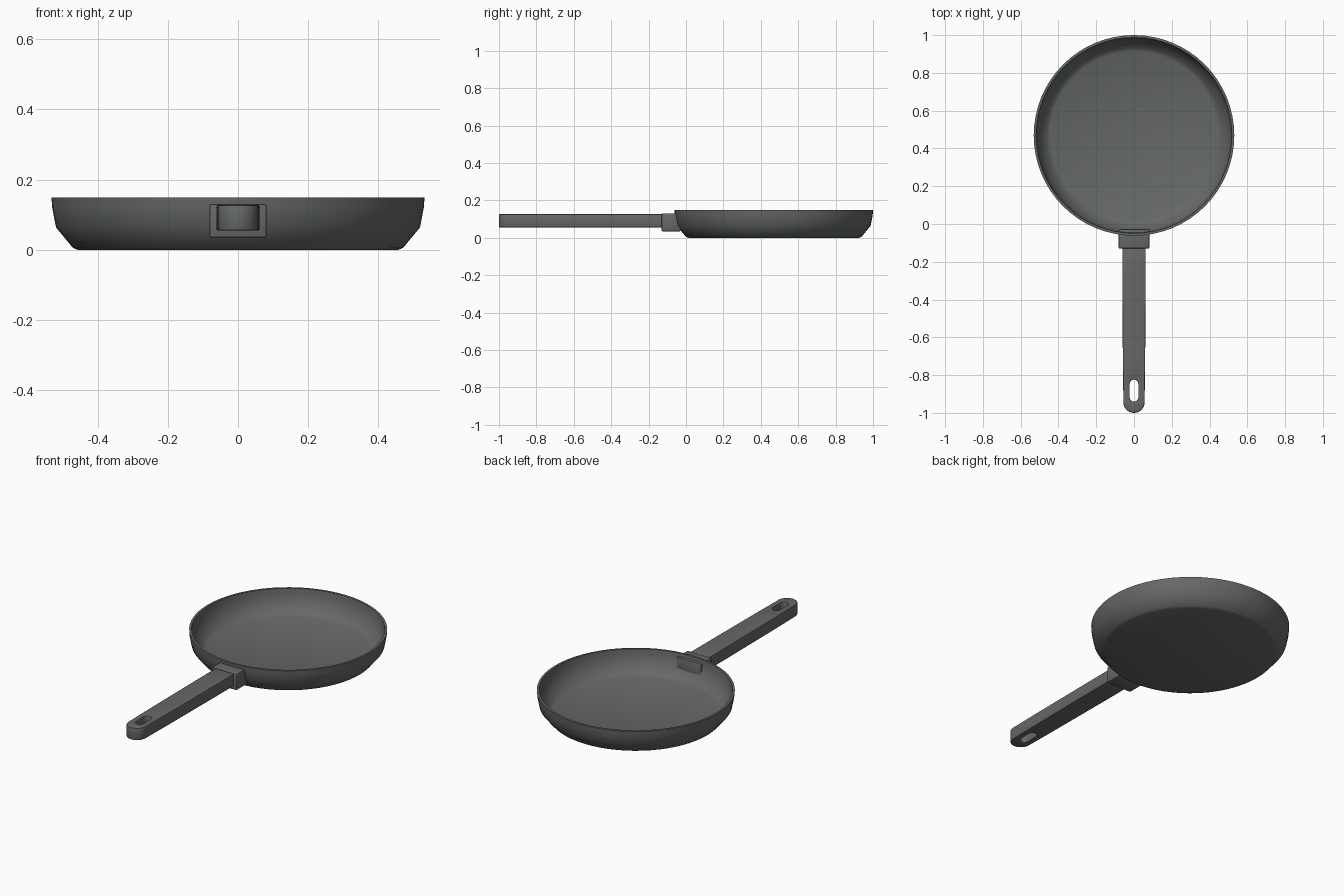
import bpy, bmesh, math

if "Cube" in bpy.data.objects:
    bpy.data.objects.remove(bpy.data.objects["Cube"])

mat = bpy.data.materials.new("dark_grey_metal")
mat.diffuse_color = (0.13, 0.14, 0.135, 1)
mat.use_nodes = True
mat.node_tree.nodes["Principled BSDF"].inputs["Base Color"].default_value = mat.diffuse_color


def finish(obj, angle=30):
    obj.data.materials.clear()
    obj.data.materials.append(mat)
    bpy.ops.object.select_all(action='DESELECT')
    obj.select_set(True)
    bpy.context.view_layer.objects.active = obj
    bpy.ops.object.shade_smooth_by_angle(angle=math.radians(angle))


def add_mesh(name, bm):
    me = bpy.data.meshes.new(name)
    bm.to_mesh(me)
    bm.free()
    obj = bpy.data.objects.new(name, me)
    bpy.context.collection.objects.link(obj)
    return obj


# Pan body: one closed profile spun round the vertical axis
profile = [(0, 0), (0.455, 0), (0.47, 0.006), (0.518, 0.064), (0.529, 0.12),
           (0.531, 0.149), (0.518, 0.149), (0.514, 0.12), (0.502, 0.072),
           (0.462, 0.024), (0.445, 0.016), (0, 0.014)]
bm = bmesh.new()
vs = [bm.verts.new((r, 0, z)) for r, z in profile]
es = [bm.edges.new(p) for p in zip(vs, vs[1:])]
bmesh.ops.spin(bm, geom=vs + es, cent=(0, 0, 0), axis=(0, 0, 1),
               angle=math.tau, steps=64, use_duplicate=False)
bmesh.ops.remove_doubles(bm, verts=bm.verts, dist=1e-4)
bmesh.ops.recalc_face_normals(bm, faces=bm.faces)
pan = add_mesh("pan_body", bm)
pan.location = (0, 0.469, 0)
finish(pan)

# Bracket: bevelled block that passes through the pan wall
bm = bmesh.new()
bmesh.ops.create_cube(bm, size=1)
for v in bm.verts:
    v.co = (v.co.x * 0.162, -0.0785 + v.co.y * 0.103, 0.083 + v.co.z * 0.096)
bmesh.ops.bevel(bm, geom=bm.edges[:], offset=0.006, segments=2,
                profile=0.5, affect='EDGES')
finish(add_mesh("handle_bracket", bm))


# Handle: flat outline with a round end and a hanging slot, extruded
def arc(cx, cy, r, a0, a1, n):
    return [(cx + r * math.cos(math.radians(a0 + (a1 - a0) * i / n)),
             cy + r * math.sin(math.radians(a0 + (a1 - a0) * i / n)))
            for i in range(n + 1)]


outline = [(-0.062, -0.1), (-0.062, -0.28), (-0.059, -0.74)]
outline += arc(0, -0.944, 0.056, 180, 360, 20)
outline += [(0.059, -0.74), (0.062, -0.28), (0.062, -0.1)]
slot = arc(0, -0.847, 0.023, 0, 180, 12) + arc(0, -0.917, 0.023, 180, 360, 12)

b = 0.005
cu = bpy.data.curves.new("handle", 'CURVE')
cu.dimensions = '2D'
cu.fill_mode = 'BOTH'
cu.extrude = 0.036 - b
cu.bevel_depth = b
cu.bevel_resolution = 1
cu.offset = -b
for pts in (outline, slot[::-1]):
    s = cu.splines.new('POLY')
    s.points.add(len(pts) - 1)
    for p, (x, y) in zip(s.points, pts):
        p.co = (x, y, 0, 1)
    s.use_cyclic_u = True
handle = bpy.data.objects.new("handle", cu)
bpy.context.collection.objects.link(handle)
handle.location = (0, 0, 0.0915)
bpy.context.view_layer.objects.active = handle
handle.select_set(True)
bpy.ops.object.select_all(action='DESELECT')
handle.select_set(True)
bpy.ops.object.convert(target='MESH')
handle = bpy.context.view_layer.objects.active
bm = bmesh.new()
bm.from_mesh(handle.data)
bmesh.ops.remove_doubles(bm, verts=bm.verts, dist=1e-5)
bmesh.ops.recalc_face_normals(bm, faces=bm.faces)
bm.to_mesh(handle.data)
bm.free()
finish(handle)
